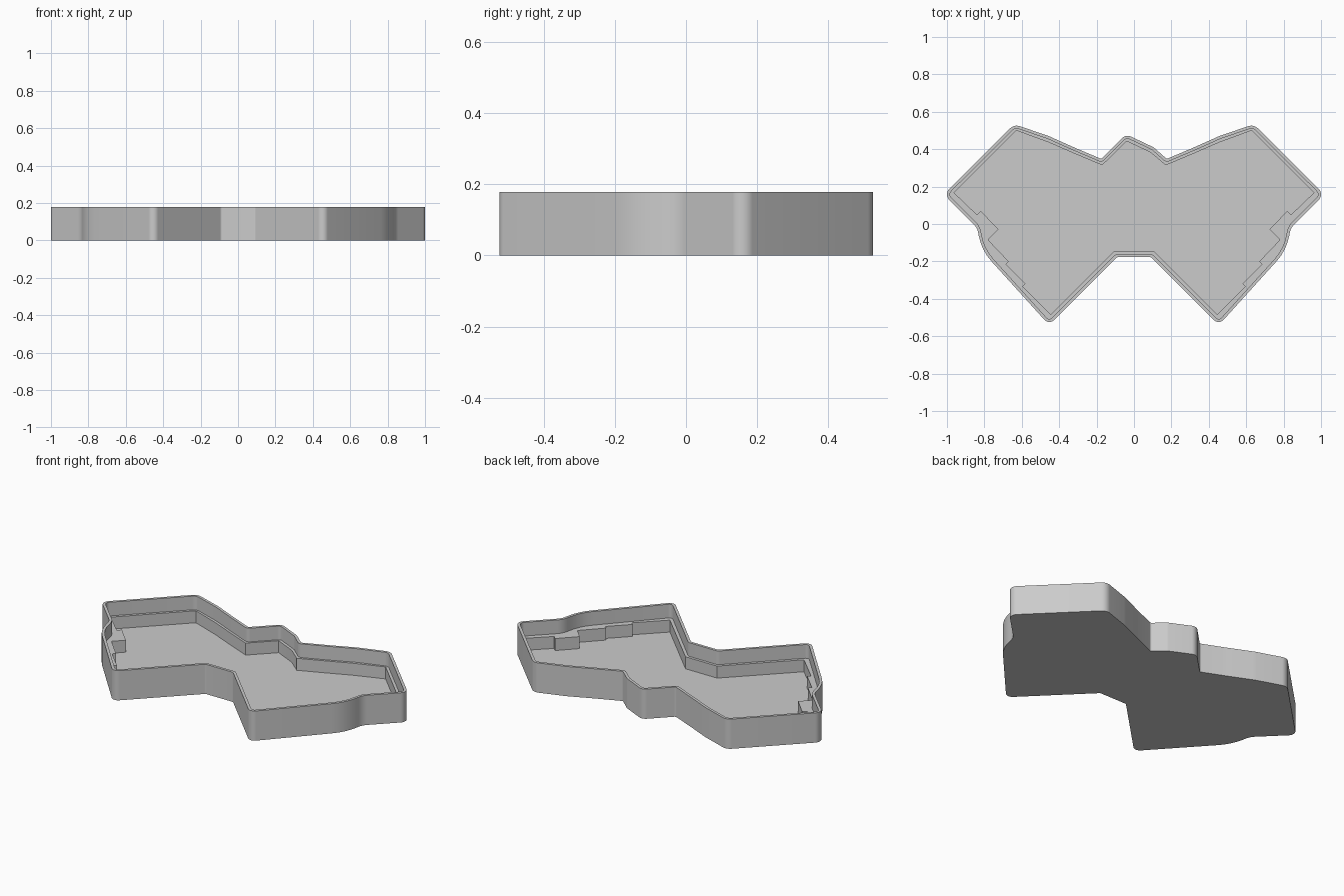
import bpy
import bmesh
from math import tan, ceil
from mathutils import Vector

cube = bpy.data.objects.get("Cube")
if cube:
    bpy.data.objects.remove(cube, do_unlink=True)

HEIGHT, LEDGE, FLOOR, WALL = 0.178, 0.096, 0.024, 0.016


def mirrored(side, bump):
    """Close an outline: one side, the bump at the back, the side mirrored."""
    return side + bump + [(-p[0], *p[1:]) for p in reversed(side)]


def fillet(corners):
    """Round each (x, y, radius) corner with a tangent arc."""
    out = []
    for i, (x, y, r) in enumerate(corners):
        p = Vector((x, y))
        a = (Vector(corners[i - 1][:2]) - p).normalized()
        b = (Vector(corners[(i + 1) % len(corners)][:2]) - p).normalized()
        turn = (-a).angle(b)
        reach = r * tan(turn / 2)
        centre = p + (a + b).normalized() * (r * r + reach * reach) ** 0.5
        start = (p + a * reach - centre).normalized()
        end = (p + b * reach - centre).normalized()
        steps = max(2, ceil(turn / 0.14))
        for k in range(steps + 1):
            out.append(centre + start.slerp(end, k / steps).normalized() * r)
    return out


def inset(points, d):
    """Offset a clockwise outline inwards with mitred corners."""
    out = []
    for i, p in enumerate(points):
        a = (p - points[i - 1]).normalized()
        b = (points[(i + 1) % len(points)] - p).normalized()
        na, nb = Vector((a.y, -a.x)), Vector((b.y, -b.x))
        out.append(p + (na + nb) * d / (1 + na.dot(nb)))
    return out


# Rounded outer outline: corner x, y and radius
outer = fillet(mirrored(
    [(-0.091, -0.177, 0.015), (-0.454, -0.54, 0.036), (-0.816, -0.14, 0.28),
     (-0.838, -0.02, 0.09), (-1.017, 0.158, 0.041), (-0.641, 0.533, 0.05),
     (-0.46, 0.472, 0.2), (-0.31, 0.405, 0.2), (-0.175, 0.348, 0.012)],
    [(-0.043, 0.48, 0.04), (0.105, 0.41, 0.04)]))
inner = inset(outer, WALL)

# Sharp pocket outline with the stepped blocks along each side
pocket = [Vector(p) for p in mirrored(
    [(-0.105, -0.145), (-0.445, -0.483), (-0.595, -0.335), (-0.58, -0.32),
     (-0.685, -0.215), (-0.67, -0.2), (-0.78, -0.085), (-0.725, -0.028),
     (-0.82, 0.07), (-0.84, 0.05), (-0.962, 0.167), (-0.63, 0.5),
     (-0.46, 0.438), (-0.31, 0.373), (-0.17, 0.314)],
    [(-0.04, 0.443), (0.088, 0.383)])]

bm = bmesh.new()


def ring(points, z):
    return [bm.verts.new((p.x, p.y, z)) for p in points]


def strip(a, b):
    for i in range(len(a)):
        bm.faces.new((a[i - 1], a[i], b[i], b[i - 1]))


base = ring(outer, 0)
rim_out = ring(outer, HEIGHT)
rim_in = ring(inner, HEIGHT)
ledge_out = ring(inner, LEDGE)
ledge_in = ring(pocket, LEDGE)
floor = ring(pocket, FLOOR)

# Outer wall, rim, inner wall and pocket wall
for lower, upper in ((base, rim_out), (rim_out, rim_in),
                     (rim_in, ledge_out), (ledge_in, floor)):
    strip(lower, upper)

# Underside and floor
bm.faces.new(base)
bm.faces.new(floor)

# Ledge between the inner wall and the pocket
edges = [bm.edges.get((loop[i - 1], loop[i]))
         for loop in (ledge_out, ledge_in) for i in range(len(loop))]
bmesh.ops.triangle_fill(bm, edges=edges, use_beauty=True, normal=(0, 0, 1))
bmesh.ops.recalc_face_normals(bm, faces=bm.faces[:])

mesh = bpy.data.meshes.new("case_tray")
bm.to_mesh(mesh)
bm.free()
tray = bpy.data.objects.new("case_tray", mesh)
bpy.context.collection.objects.link(tray)

# Single grey plastic
grey = bpy.data.materials.new("plain_grey")
grey.use_nodes = True
colour = (0.6, 0.6, 0.6, 1)
grey.diffuse_color = colour
grey.node_tree.nodes["Principled BSDF"].inputs["Base Color"].default_value = colour
mesh.materials.append(grey)

bpy.ops.object.select_all(action="DESELECT")
tray.select_set(True)
bpy.context.view_layer.objects.active = tray
bpy.ops.object.shade_smooth_by_angle(angle=0.5)
